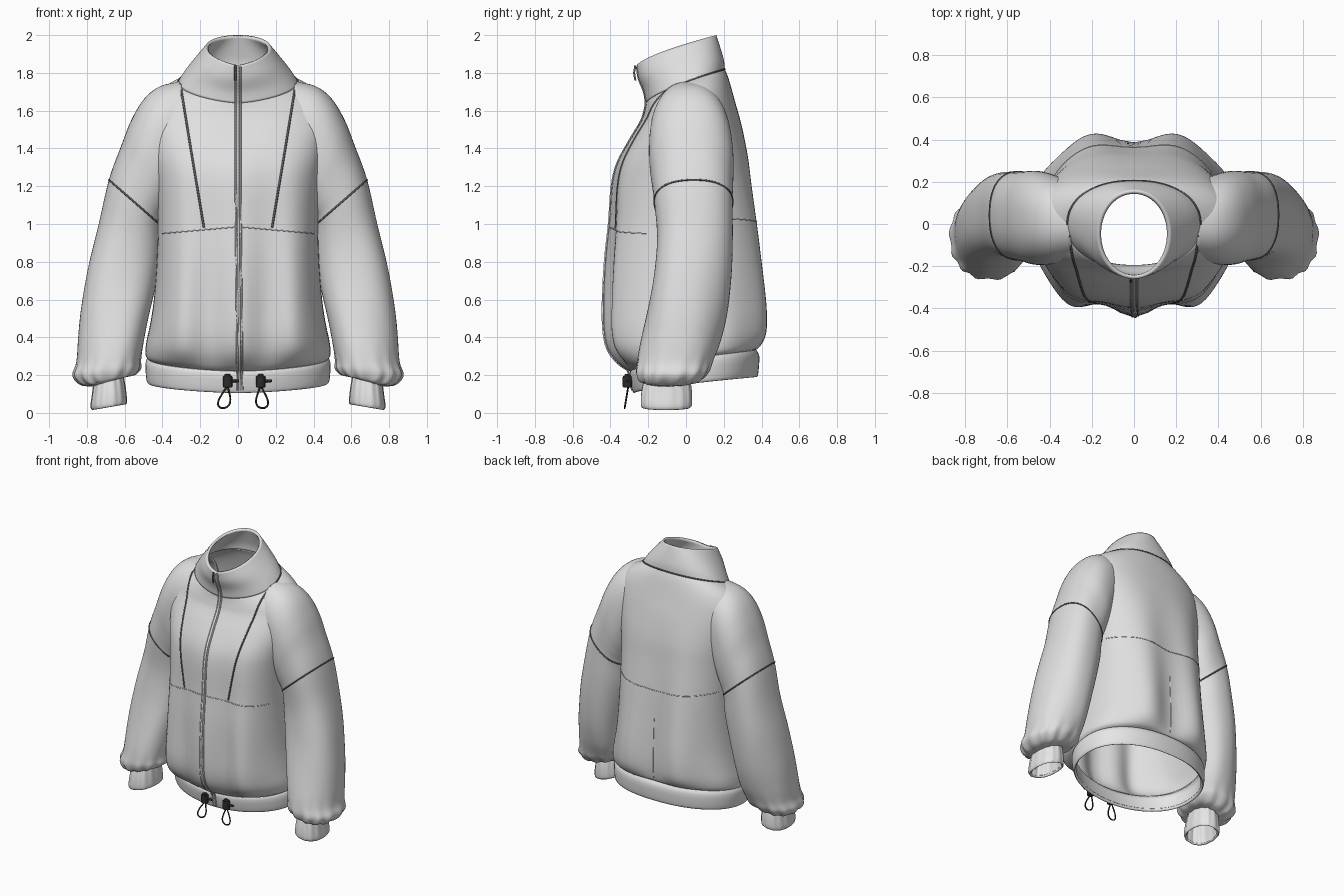
import bpy
import bmesh
from math import sin, cos, pi, tau
from mathutils import Vector
from mathutils.bvhtree import BVHTree

if "Cube" in bpy.data.objects:
    bpy.data.objects.remove(bpy.data.objects["Cube"])


def material(name, value):
    mat = bpy.data.materials.new(name)
    mat.use_nodes = True
    color = (value, value, value, 1)
    mat.diffuse_color = color
    bsdf = mat.node_tree.nodes["Principled BSDF"]
    bsdf.inputs["Base Color"].default_value = color
    bsdf.inputs["Roughness"].default_value = 0.8
    return mat


fabric = material("light grey fabric", 0.74)
trim = material("pale grey ribbing", 0.79)
stitch = material("dark grey stitching", 0.13)
plastic = material("black plastic", 0.025)


def spow(value, power):
    return abs(value) ** power * (1 if value >= 0 else -1)


def smooth_rows(rows, steps):
    """Catmull-Rom interpolation through rows of section values."""
    out = []
    for i in range(len(rows) - 1):
        a, b, c, d = (rows[max(i - 1, 0)], rows[i], rows[i + 1],
                      rows[min(i + 2, len(rows) - 1)])
        for k in range(steps):
            t = k / steps
            out.append([q + 0.5 * t * (r - p + t * (2 * p - 5 * q + 4 * r - s
                        + t * (3 * (q - r) + s - p)))
                        for p, q, r, s in zip(a, b, c, d)])
    out.append(list(rows[-1]))
    return out


def loft(name, rings, mat, thickness, flip=False):
    """Skin a stack of closed rings and give the cloth a thickness."""
    bm = bmesh.new()
    grid = [[bm.verts.new(p) for p in ring] for ring in rings]
    n = len(rings[0])
    for low, high in zip(grid, grid[1:]):
        for j in range(n):
            k = (j + 1) % n
            quad = [low[j], low[k], high[k], high[j]]
            bm.faces.new(quad[::-1] if flip else quad)
    bm.normal_update()
    tree = BVHTree.FromBMesh(bm)
    mesh = bpy.data.meshes.new(name)
    bm.to_mesh(mesh)
    bm.free()
    mesh.materials.append(mat)
    obj = bpy.data.objects.new(name, mesh)
    bpy.context.collection.objects.link(obj)
    finish(obj)
    mod = obj.modifiers.new("cloth thickness", 'SOLIDIFY')
    mod.thickness = thickness
    mod.offset = -1
    return tree


def finish(obj):
    bpy.ops.object.select_all(action='DESELECT')
    obj.select_set(True)
    bpy.context.view_layer.objects.active = obj
    bpy.ops.object.shade_smooth_by_angle(angle=1.0)


def tube(name, points, radius, mat, closed=False):
    curve = bpy.data.curves.new(name, 'CURVE')
    curve.dimensions = '3D'
    curve.bevel_depth = radius
    curve.bevel_resolution = 1
    spline = curve.splines.new('POLY')
    spline.points.add(len(points) - 1)
    for point, co in zip(spline.points, points):
        point.co = (*co, 1)
    spline.use_cyclic_u = closed
    curve.materials.append(mat)
    bpy.context.collection.objects.link(bpy.data.objects.new(name, curve))


def body_ring(row, count=96):
    """Row: front z, back z, front y, back y, half width, squareness, fold."""
    zf, zb, yf, yb, hw, square, fold = row
    ring = []
    for j in range(count):
        a = tau * j / count
        x = hw * spow(cos(a), 2 / square)
        u = spow(sin(a), 2 / square)
        y = (yf + yb) / 2 + (yb - yf) / 2 * u
        y -= fold * cos(tau * x / (0.31 if u < 0 else 0.42)) * abs(u)
        ring.append(Vector((x, y, zf + (zb - zf) * ((u + 1) / 2) ** 0.7)))
    return ring


# Torso, from the gathered hem up to the neck seam
torso_rows = [
    (.22, .33, -.295, .365, .475, 2.3, .0),
    (.25, .35, -.335, .39, .49, 2.5, .012),
    (.32, .41, -.385, .41, .485, 2.7, .025),
    (.42, .50, -.41, .415, .465, 2.8, .028),
    (.58, .62, -.415, .41, .445, 2.8, .027),
    (.80, .80, -.41, .395, .43, 2.8, .02),
    (1.0, 1.0, -.395, .375, .425, 2.8, .013),
    (1.2, 1.2, -.385, .35, .435, 2.7, .008),
    (1.32, 1.36, -.36, .33, .455, 2.6, .004),
    (1.44, 1.52, -.30, .295, .475, 2.5, 0),
    (1.54, 1.64, -.24, .262, .475, 2.4, 0),
    (1.59, 1.72, -.222, .24, .445, 2.3, 0),
    (1.62, 1.78, -.215, .222, .385, 2.2, 0),
    (1.64, 1.82, -.212, .205, .315, 2.2, 0)]
torso = loft("torso", [body_ring(r) for r in smooth_rows(torso_rows, 4)],
             fabric, 0.014)

# Stand-up collar leaning forward, open at the top
collar_rows = [
    (1.64, 1.82, -.212, .205, .315, 2.2, 0),
    (1.70, 1.87, -.222, .2, .28, 2.2, 0),
    (1.77, 1.94, -.25, .18, .222, 2.2, 0),
    (1.84, 2.0, -.26, .16, .17, 2, 0)]
collar_rings = [body_ring(r) for r in smooth_rows(collar_rows, 4)]
collar = loft("collar", collar_rings, fabric, 0.018)
back_half = len(collar_rings[0]) // 2 + 1
tube("collar_seam", collar_rings[0][:back_half], 0.005, stitch)

# Hem band, tilted up at the back
hem_rows = [
    (.105, .19, -.275, .375, .475, 2.2, 0),
    (.12, .21, -.285, .383, .485, 2.2, 0),
    (.20, .30, -.30, .388, .49, 2.2, 0),
    (.228, .335, -.29, .37, .475, 2.2, 0)]
hem = loft("hem_band", [body_ring(r) for r in smooth_rows(hem_rows, 3)],
           trim, 0.02)


def sleeve_ring(row, side, count=64):
    """Row: outer x, outer z, inner x, inner z, middle y, half y, fold, gather."""
    xo, zo, xi, zi, yc, hy, fold, gather = row
    ring = []
    for j in range(count):
        a = tau * j / count
        wave = 1 + fold * sin(3 * a + 4 * zo) + gather * sin(13 * a)
        c = spow(cos(a), 0.87) * wave
        s = spow(sin(a), 0.87) * wave
        ring.append(Vector((side * ((xo + xi) / 2 + (xo - xi) / 2 * c),
                            yc + hy * s,
                            (zo + zi) / 2 + (zo - zi) / 2 * c)))
    return ring


# Sleeves from cuff to dropped shoulder, then cuffs
sleeve_rows = [
    (.77, .14, .60, .19, -.10, .12, 0, .03),
    (.83, .15, .55, .2, -.085, .16, .01, .05),
    (.87, .20, .515, .235, -.07, .19, .02, .03),
    (.85, .27, .51, .28, -.055, .2, .03, .01),
    (.84, .39, .495, .36, -.03, .21, .04, 0),
    (.825, .55, .47, .50, .0, .212, .04, 0),
    (.79, .78, .435, .68, .03, .205, .03, 0),
    (.74, 1.0, .41, .85, .045, .2, .02, 0),
    (.685, 1.235, .405, .99, .04, .207, .01, 0),
    (.62, 1.41, .39, 1.04, .035, .215, 0, 0),
    (.565, 1.55, .37, 1.09, .03, .222, 0, 0),
    (.495, 1.665, .355, 1.13, .025, .22, 0, 0),
    (.41, 1.73, .335, 1.18, .02, .21, 0, 0),
    (.30, 1.755, .29, 1.22, .015, .19, 0, 0)]
cuff_rows = [
    (.772, .015, .595, .045, -.105, .128, 0, .01),
    (.78, .035, .588, .06, -.105, .135, 0, .015),
    (.772, .10, .595, .13, -.103, .132, 0, .02),
    (.76, .19, .61, .215, -.10, .115, 0, .03)]
for side, label in ((1, "left"), (-1, "right")):
    loft(label + "_sleeve",
         [sleeve_ring(r, side) for r in smooth_rows(sleeve_rows, 5)],
         fabric, 0.012, side < 0)
    loft(label + "_cuff",
         [sleeve_ring(r, side) for r in smooth_rows(cuff_rows, 3)],
         trim, 0.016, side < 0)
    tube(label + "_sleeve_seam", sleeve_ring(sleeve_rows[8], side),
         0.005, stitch, True)


def project(path, front, samples=40):
    """Drop an (x, z) path onto the body from the front or the back."""
    way = -1 if front else 1
    hits = []
    for i in range(len(path) - 1):
        for k in range(samples + 1):
            t = k / samples
            x, z = (p + (q - p) * t for p, q in zip(path[i], path[i + 1]))
            found = [tree.ray_cast(Vector((x, way * 2, z)), Vector((0, -way, 0)))
                     for tree in (torso, collar, hem)]
            found = [h for h in found if h[0] is not None]
            if found:
                hits.append(min(found, key=lambda h: h[3])[0])
    return hits


# Panel seams on the body
for side, label in ((1, "left"), (-1, "right")):
    tube(label + "_chest_seam",
         project([(side * .305, 1.74), (side * .25, 1.4), (side * .18, .98)], True),
         0.006, stitch)
tube("front_waist_seam", project([(-.40, .95), (0, .985), (.40, .95)], True),
     0.003, fabric)
tube("back_waist_seam", project([(-.40, 1.03), (0, 1.0), (.40, 1.03)], False),
     0.003, fabric)
tube("back_centre_seam", project([(0, .8), (0, .36)], False), 0.003, fabric)

# Front zip: pale teeth between two raised edges, with a pull tab
for name, x, radius, mat in (("zip_teeth", 0, .007, trim),
                             ("zip_edge_left", .014, .004, fabric),
                             ("zip_edge_right", -.014, .004, fabric)):
    tube(name, project([(x, 1.835), (x, 1.2), (x + .01, .12)], True), radius, mat)
tube("zip_pull", [(-.015, -.268, 1.84), (-.015, -.275, 1.8), (-.015, -.268, 1.76)],
     0.006, stitch)


# Drawcord toggles hanging from the hem
def barrel(name, centre, radius, depth, sideways=False):
    bpy.ops.mesh.primitive_cylinder_add(vertices=20, radius=radius, depth=depth,
                                        location=centre,
                                        rotation=(0, pi / 2 if sideways else 0, 0))
    obj = bpy.context.object
    obj.name = name
    obj.data.materials.append(plastic)
    bevel = obj.modifiers.new("rounded rim", 'BEVEL')
    bevel.width = 0.005
    bevel.segments = 2
    bevel.limit_method = 'ANGLE'
    finish(obj)


for label, x, lean in (("right", -.055, -.025), ("left", .12, .01)):
    barrel(label + "_toggle", (x, -.31, .165), .025, .06)
    barrel(label + "_toggle_button", (x, -.31, .195), .016, .02)
    barrel(label + "_cord_end", (x + .035, -.31, .17), .008, .05, True)
    loop = [(x + lean * (1 - cos(a)) / 2 + .028 * sin(a) * (1.2 - cos(a)) / 1.3,
             -.305 - .01 * (1 - cos(a)), .085 + .06 * cos(a))
            for a in (tau * i / 32 for i in range(32))]
    tube(label + "_cord_loop", loop, 0.005, plastic, True)
